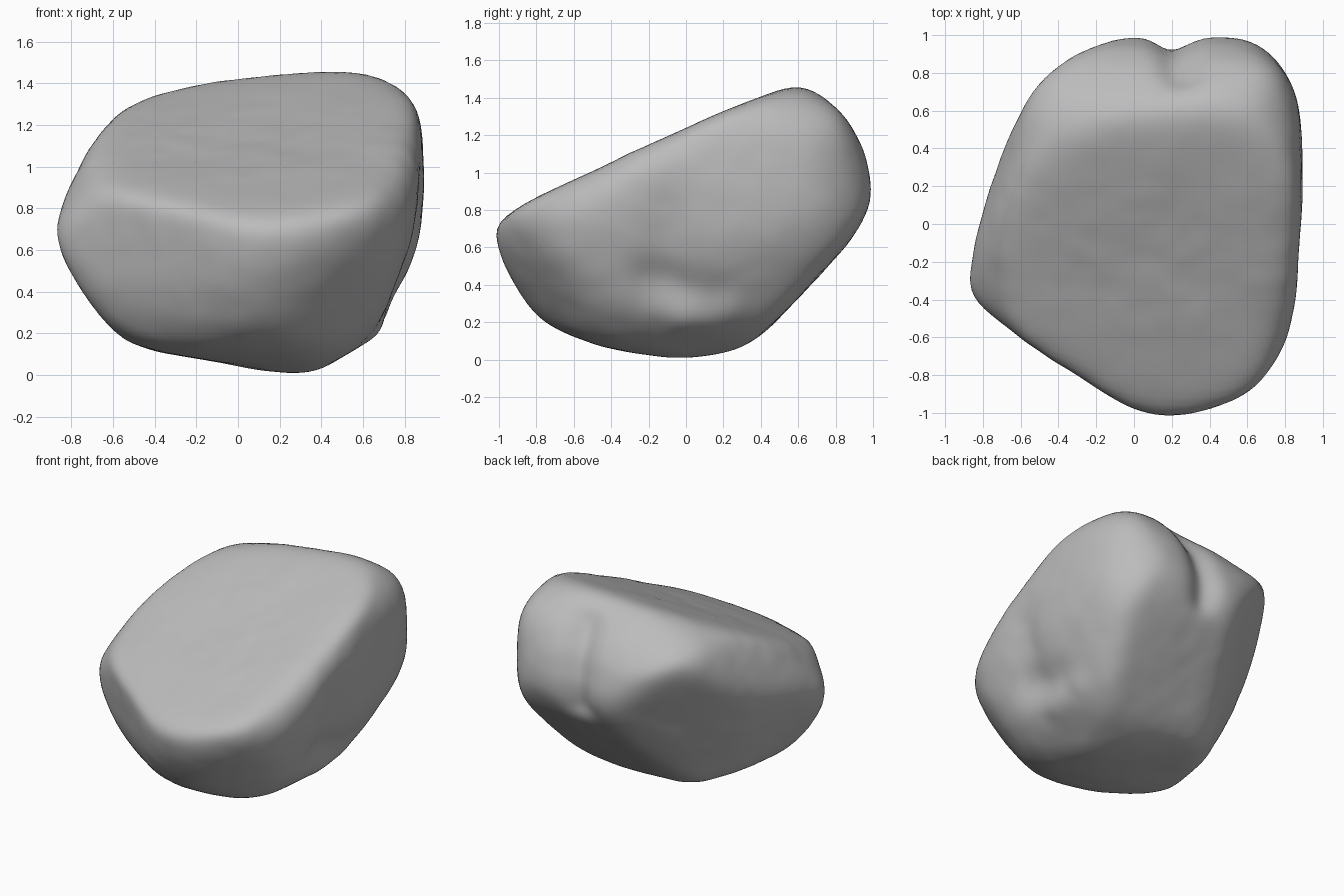
import bpy, bmesh
from mathutils import Vector, noise

old = bpy.data.objects.get("Cube")
if old:
    bpy.data.objects.remove(old, do_unlink=True)

CENTRE = Vector((0.05, 0, 0.7))
SHARPNESS = 17

# Broad facets of the boulder: outward direction, reach from the centre
top_facets = [
    ((-.06, -.45, 1), .46),      # sloping top
    ((0, 0, 1), .75),            # peak
    ((-.24, .35, .9), .89),      # back right shoulder
    ((-.25, .5, .83), .94),
    ((-.4, 0, .9), .77),
    ((-.1, .6, .77), .96),       # rear ridge
    ((0, .7, .7), 1.06),
    ((.3, .4, .85), 1.07),       # left shoulder
    ((.67, .1, .74), 1.02),
    ((.64, -.41, .63), .85),
    ((-.7, -.35, .6), .81),      # right shoulder
    ((0, -.9, .43), .91),        # front lip
]
side_facets = [
    ((0, .97, .25), 1.02),       # back
    ((0, 1, 0), 1),
    ((-.4, .9, 0), .97),
    ((-.7, .7, 0), .94),
    ((.8, .6, 0), 1.08),
    ((-.95, .25, 0), .855),      # right side
    ((-.93, .2, .3), .86),
    ((-1, 0, 0), .95),
    ((1, 0, 0), .84),            # left side
    ((.1, -1, 0), 1.02),         # front
    ((-.57, -.82, -.1), .855),
    ((.87, -.49, 0), .96),
    ((.4, -.9, 0), 1.045),
]
lower_facets = [
    ((0, .9, -.43), .83),        # back undercut
    ((0, .72, -.69), .69),
    ((-.66, .65, -.37), .71),    # right undercut
    ((-.87, .33, -.37), .745),
    ((-.8, .15, -.6), .77),
    ((-.48, 0, -.88), .765),
    ((.8, .25, -.54), .825),     # left undercut
    ((.93, -.1, -.36), .79),
    ((.55, 0, -.83), .765),
    ((0, -.85, -.5), .935),      # front undercut
    ((-.46, -.66, -.6), .855),
    ((.5, -.6, -.55), .89),
    ((0, 0, -1), .7),            # underside
    ((-.2, 0, -1), .66),
    ((0, -.3, -1), .73),
    ((0, .3, -1), .69),
]
facets = [(Vector(n).normalized(), h) for n, h in top_facets + side_facets + lower_facets]

# Grooves and bumps: start, end, width, depth (negative swells outward)
marks = [
    ((.25, .85, 1.35), (.2, 1, .8), .11, .07),
    ((.9, -.12, .8), (.75, -.1, .42), .16, .03),
    ((.8, -.2, .42), (.7, .12, .36), .13, .03),
    ((.68, 0, .2), (.68, .2, .26), .1, -.02),
]


def surface_distance(d, planes):
    """Rounded intersection of all planes along direction d."""
    total = sum((max(0, n.dot(d)) / h) ** SHARPNESS for n, h in planes)
    return total ** (-1 / SHARPNESS)


def sphere(subdivisions):
    bm = bmesh.new()
    bmesh.ops.create_icosphere(bm, subdivisions=subdivisions, radius=1)
    return bm


def compensate_rounding(planes):
    """Push each plane out until the rounded form reaches its facet."""
    coarse = sphere(4)
    directions = [v.co.normalized() for v in coarse.verts]
    coarse.free()
    for _ in range(10):
        points = [d * surface_distance(d, planes) for d in directions]
        pushed = []
        for (n, h), (_, reach) in zip(planes, facets):
            actual = max(n.dot(p) for p in points)
            pushed.append((n, min(h * reach / actual, reach * 1.5)))
        planes = pushed
    return planes


def mark_depth(p):
    depth = 0
    for a, b, width, amount in marks:
        a, b = Vector(a), Vector(b)
        t = min(1, max(0, (p - a).dot(b - a) / (b - a).length_squared))
        gap = (p - a.lerp(b, t)).length
        depth += amount * 2.718 ** (-(gap / width) ** 2)
    return depth


# Boulder body
planes = compensate_rounding(facets)
bm = sphere(6)
for v in bm.verts:
    d = v.co.normalized()
    p = CENTRE + d * surface_distance(d, planes)
    rough = .008 * noise.noise(p * 3) + .003 * noise.noise(p * 8)
    v.co = p + d * (rough - mark_depth(p))

mesh = bpy.data.meshes.new("boulder")
bm.to_mesh(mesh)
bm.free()
boulder = bpy.data.objects.new("boulder", mesh)
bpy.context.collection.objects.link(boulder)
for face in mesh.polygons:
    face.use_smooth = True

# Stone colour
stone = bpy.data.materials.new("grey stone")
stone.use_nodes = True
colour = (.5, .5, .5, 1)
stone.diffuse_color = colour
stone.node_tree.nodes["Principled BSDF"].inputs["Base Color"].default_value = colour
mesh.materials.append(stone)
